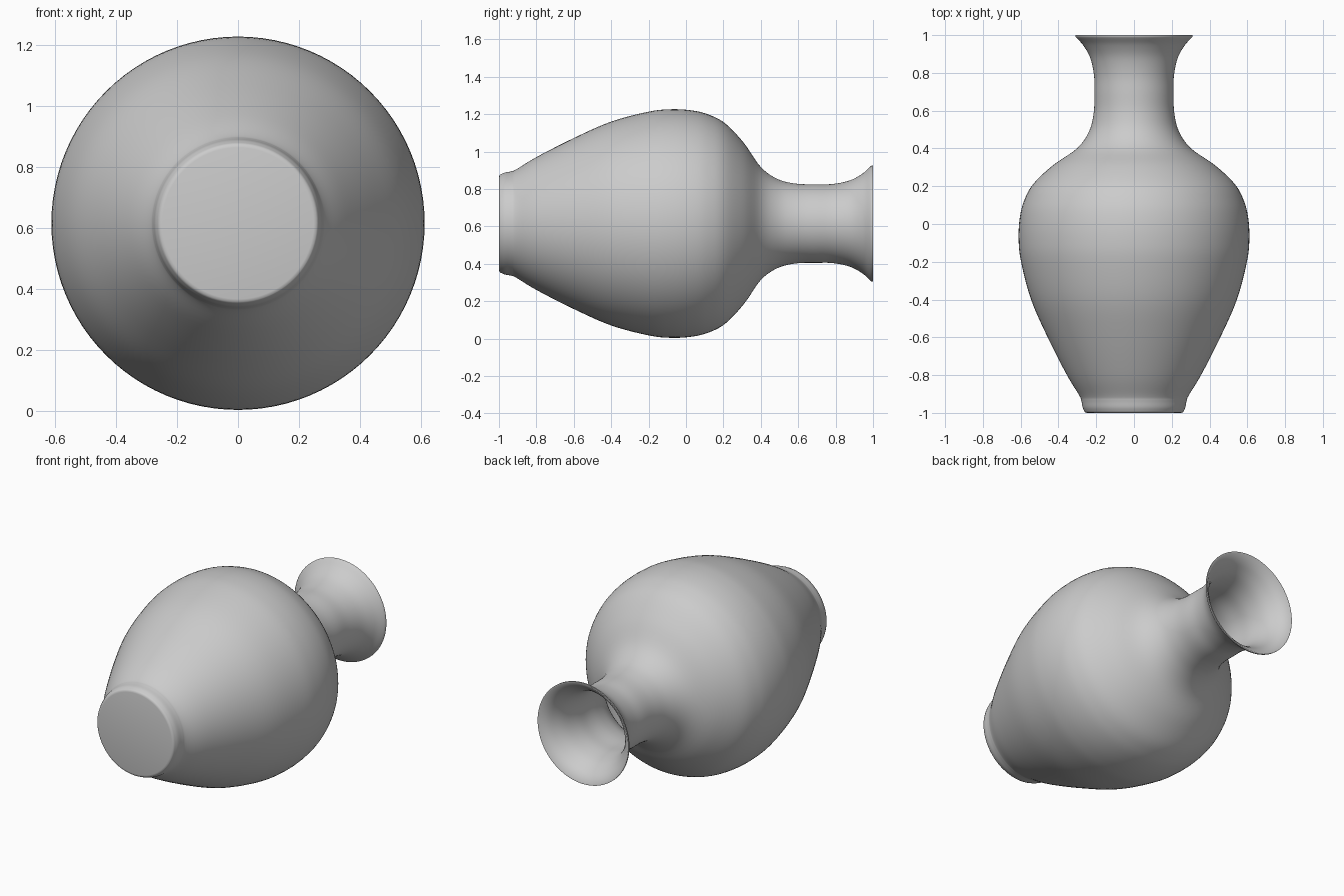
import bpy, bmesh, math
from mathutils import Vector

if "Cube" in bpy.data.objects:
    bpy.data.objects.remove(bpy.data.objects["Cube"])

AXIS_Z = 0.615
SEGMENTS = 96
WALL = 0.02


def smooth_path(points, steps=5):
    """Catmull-Rom curve through (radius, y) points."""
    pts = [Vector(p) for p in points]
    pts = [2 * pts[0] - pts[1]] + pts + [2 * pts[-1] - pts[-2]]
    out = []
    for a, b, c, d in zip(pts, pts[1:], pts[2:], pts[3:]):
        for i in range(steps):
            t = i / steps
            out.append(0.5 * (2 * b + (c - a) * t + (2 * a - 5 * b + 4 * c - d) * t * t
                              + (3 * b - a - 3 * c + d) * t ** 3))
    return out + [pts[-2]]


# Outer silhouette: foot, body, shoulder, neck, flared lip
side = smooth_path([
    (0.262, -0.993), (0.272, -0.97), (0.279, -0.935), (0.291, -0.905), (0.355, -0.80),
    (0.457, -0.60), (0.545, -0.40), (0.598, -0.20), (0.611, -0.08),
    (0.605, 0.03), (0.583, 0.12), (0.535, 0.21), (0.430, 0.31),
    (0.302, 0.40), (0.238, 0.49), (0.213, 0.59), (0.210, 0.70),
    (0.212, 0.79), (0.232, 0.88), (0.268, 0.945), (0.305, 0.986)])

# Inner wall follows the outer wall, from lip back down to the inside floor
inner = [Vector((p.x - WALL, p.y)) for p in reversed(side) if -0.96 < p.y < 0.97]
profile = ([Vector((0, -1)), Vector((0.248, -1)), Vector((0.257, -0.998))] + side
           + [Vector((0.310, 0.992)), Vector((0.310, 1.0)), Vector((0.302, 1.0))]
           + inner + [Vector((0, -0.96))])

# Vase: profile spun around the y axis
bm = bmesh.new()
verts = [bm.verts.new((p.x, p.y, 0)) for p in profile]
edges = [bm.edges.new(pair) for pair in zip(verts, verts[1:])]
bmesh.ops.spin(bm, geom=verts + edges, cent=(0, 0, 0), axis=(0, 1, 0),
               angle=math.tau, steps=SEGMENTS, use_duplicate=False)
bmesh.ops.remove_doubles(bm, verts=bm.verts, dist=0.0005)
bmesh.ops.recalc_face_normals(bm, faces=bm.faces)
mesh = bpy.data.meshes.new("vase")
bm.to_mesh(mesh)
bm.free()
vase = bpy.data.objects.new("vase", mesh)
vase.location.z = AXIS_Z
bpy.context.collection.objects.link(vase)
bpy.context.view_layer.objects.active = vase
vase.select_set(True)
bpy.ops.object.shade_smooth_by_angle(angle=math.radians(50))
